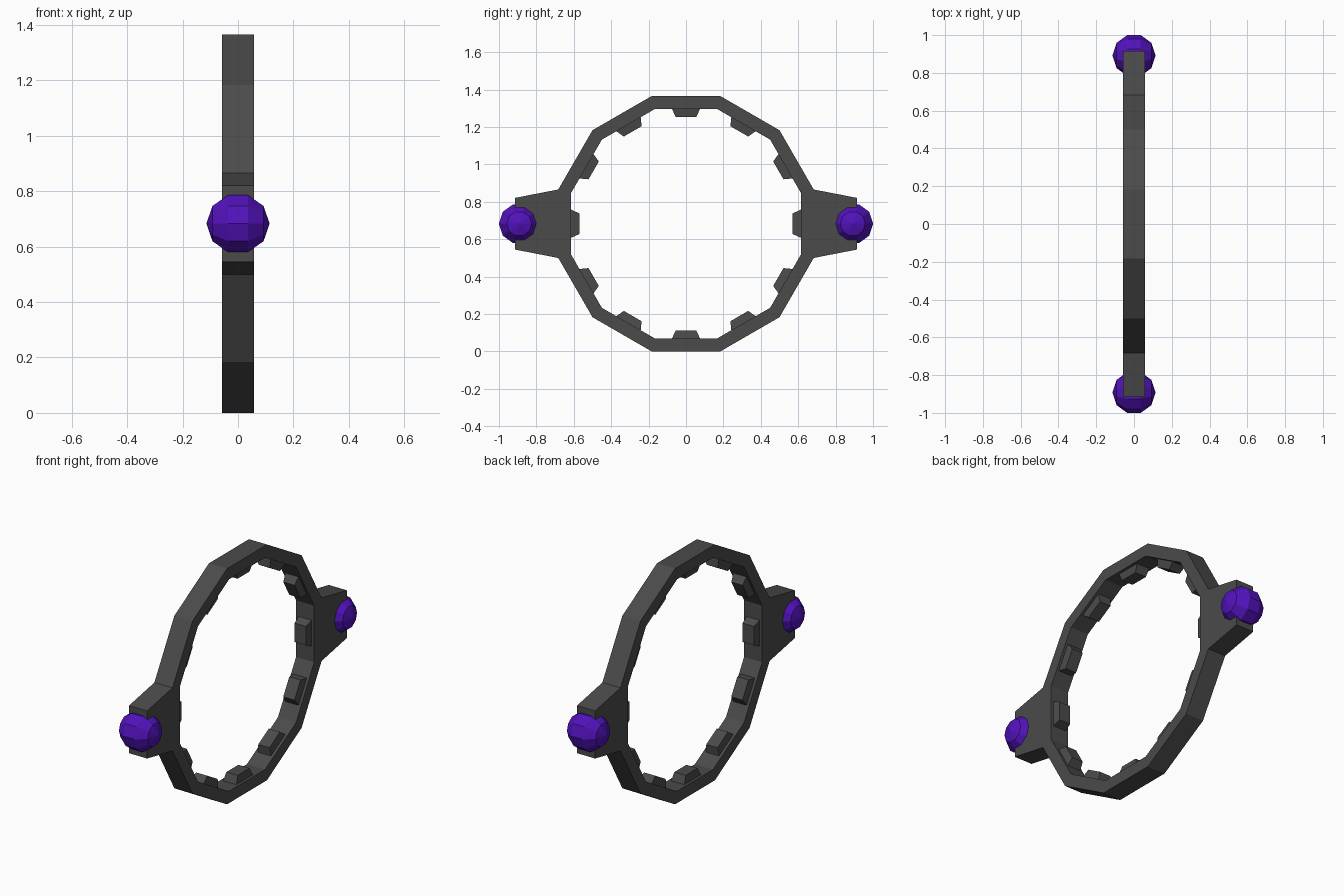
import bpy, bmesh
from math import sin, cos, pi, radians
from mathutils import Matrix

if "Cube" in bpy.data.objects:
    bpy.data.objects.remove(bpy.data.objects["Cube"])

CZ = 0.683          # height of the ring centre
HALF = 0.058        # half thickness along x


def material(name, colour):
    m = bpy.data.materials.new(name)
    m.diffuse_color = colour
    m.use_nodes = True
    m.node_tree.nodes["Principled BSDF"].inputs["Base Color"].default_value = m.diffuse_color
    return m


dark_grey = material("dark_grey", (0.07, 0.07, 0.07, 1))
purple = material("purple", (0.085, 0.006, 0.5, 1))


def finish(name, bm, mat):
    bmesh.ops.recalc_face_normals(bm, faces=bm.faces)
    me = bpy.data.meshes.new(name)
    bm.to_mesh(me)
    bm.free()
    me.materials.append(mat)
    ob = bpy.data.objects.new(name, me)
    bpy.context.collection.objects.link(ob)
    ob.location.z = CZ
    return ob


# Twelve-sided flat ring
bm = bmesh.new()
profile = [(HALF, 0.707), (HALF, 0.636), (-HALF, 0.636), (-HALF, 0.707)]
rings = []
for i in range(12):
    a = radians(15 + 30 * i)
    rings.append([bm.verts.new((x, r * cos(a), r * sin(a))) for x, r in profile])
for i in range(12):
    p, q = rings[i], rings[(i + 1) % 12]
    for k in range(4):
        n = (k + 1) % 4
        bm.faces.new((p[k], p[n], q[n], q[k]))
finish("ring", bm, dark_grey)

# Tapered tooth on the middle of every inner side
for i in range(12):
    bm = bmesh.new()
    loops = [[bm.verts.new((sx * hx, y, sz * hz))
              for sx, sz in ((-1, -1), (1, -1), (1, 1), (-1, 1))]
             for y, hx, hz in ((0.625, 0.044, 0.08), (0.57, 0.036, 0.055))]
    for k in range(4):
        n = (k + 1) % 4
        bm.faces.new((loops[0][k], loops[0][n], loops[1][n], loops[1][k]))
    for loop in loops:
        bm.faces.new(loop)
    bm.transform(Matrix.Rotation(radians(30 * i), 4, 'X'))
    finish(f"inner_tooth_{i + 1}", bm, dark_grey)

# Side lugs, each holding a faceted gem
for side, s in (("front", -1), ("back", 1)):
    bm = bmesh.new()
    outline = [(0.615, -0.165), (0.683, -0.183), (0.915, -0.138),
               (0.915, 0.138), (0.683, 0.183), (0.615, 0.165)]
    face = bm.faces.new([bm.verts.new((-HALF, s * y, z)) for y, z in outline])
    ext = bmesh.ops.extrude_face_region(bm, geom=[face])
    moved = [g for g in ext["geom"] if isinstance(g, bmesh.types.BMVert)]
    bmesh.ops.translate(bm, verts=moved, vec=(2 * HALF, 0, 0))
    # the extrusion drops the source face, so close it if needed
    bmesh.ops.holes_fill(bm, edges=[e for e in bm.edges if e.is_boundary])
    finish(f"{side}_lug", bm, dark_grey)

    bm = bmesh.new()
    bmesh.ops.create_uvsphere(bm, u_segments=10, v_segments=5, radius=0.114)
    bm.transform(Matrix.Rotation(pi / 2, 4, 'Y'))
    bm.transform(Matrix.Translation((0, s * 0.892, 0)))
    finish(f"{side}_gem", bm, purple)
